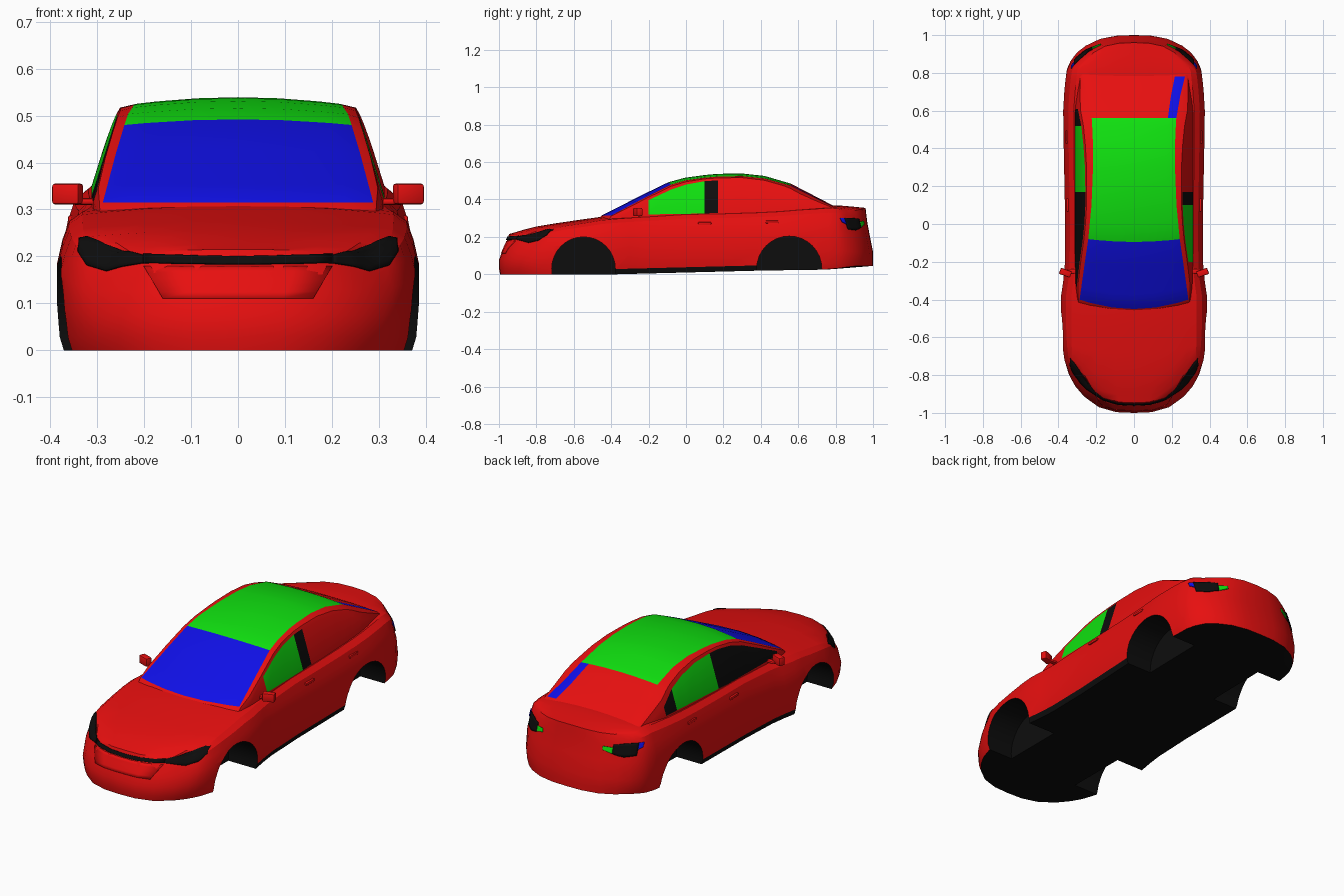
import bpy, bmesh, math
from mathutils import Vector, Matrix
from mathutils.bvhtree import BVHTree

if "Cube" in bpy.data.objects:
    bpy.data.objects.remove(bpy.data.objects["Cube"])


def material(name, rgb):
    m = bpy.data.materials.new(name)
    m.diffuse_color = (*rgb, 1)
    m.use_nodes = True
    m.node_tree.nodes["Principled BSDF"].inputs["Base Color"].default_value = m.diffuse_color
    return m


RED, BLACK, GREEN, BLUE = range(4)
MATS = [material("red paint", (0.82, 0.005, 0.005)), material("black trim", (0.004, 0.004, 0.004)),
        material("green panel", (0.005, 0.75, 0.005)), material("blue glass", (0.005, 0.005, 0.8))]


def at(table, v):
    """Linear lookup in a list of (key, value) pairs."""
    if v <= table[0][0]:
        return table[0][1]
    for (a, p), (b, q) in zip(table, table[1:]):
        if v <= b:
            return p + (q - p) * (v - a) / (b - a)
    return table[-1][1]


def finish(name, bm, angle=30):
    me = bpy.data.meshes.new(name)
    bm.to_mesh(me)
    bm.free()
    for m in MATS:
        me.materials.append(m)
    ob = bpy.data.objects.new(name, me)
    bpy.context.collection.objects.link(ob)
    bpy.ops.object.select_all(action='DESELECT')
    ob.select_set(True)
    bpy.context.view_layer.objects.active = ob
    if angle:
        bpy.ops.object.shade_smooth_by_angle(angle=math.radians(angle))
    return ob


def mirror_x(ob):
    ob.modifiers.new("mirror", 'MIRROR').use_axis[0] = True


# ---- Lower body: bowed cross-sections lofted from nose to tail ----
STATIONS = [-1, -.95, -.9, -.8, -.68, -.55, -.45, -.38, -.3, -.22, 0, .2, .38, .5, .6, .7, .78, .85, .92, .96, 1]
WIDTH = [(-1, .31), (-.95, .33), (-.9, .347), (-.8, .368), (-.68, .38), (-.55, .386), (-.38, .386), (-.25, .367),
         (0, .364), (.4, .372), (.6, .375), (.75, .366), (.85, .355), (.93, .335), (1, .30)]
BOW = [(-1, .14), (-.9, .11), (-.8, .08), (-.68, .04), (-.5, 0), (.7, 0), (.85, -.03), (.92, -.06), (1, -.09)]
TOP = [(-1, .215), (-.9, .237), (-.75, .265), (-.6, .287), (-.45, .308), (-.36, .315), (0, .33), (.3, .335),
       (.5, .345), (.65, .36), (.8, .37), (.9, .363), (1, .355)]
DROP = [(-1, .01), (-.75, .015), (-.55, .02), (-.36, .018), (0, .01), (.5, .01), (.8, .015), (1, .018)]
INSET = [(-1, .045), (-.8, .042), (-.6, .055), (-.36, .055), (0, .05), (.5, .055), (.8, .058), (1, .045)]
FLOOR = [(-1, 0), (-.38, 0), (.4, .02), (.75, .025), (1, .045)]
NOSE_LEAN = [(0, .006), (.03, 0), (.1, 0), (.13, .02), (.185, .045), (.22, .055)]
TAIL_LEAN = [(.04, 0), (.12, 0), (.27, -.03), (.355, -.04)]
COLS = [-1, -.85, -.6, -.3, 0, .3, .6, .85, 1]
LEVELS = 7


def body_point(y, i, t):
    w, inset, floor = at(WIDTH, y), at(INSET, y), at(FLOOR, y)
    edge = at(TOP, y) - at(DROP, y)
    half = [w - .015, w - .006, w, w, w - .012, w - .3 * inset - .01, w - inset][i]
    z = [floor, floor + .028, .36 * edge, .62 * edge, .8 * edge, .93 * edge, edge][i]
    z += at(DROP, y) * (1 - t * t) * i / (LEVELS - 1)
    yy = y + at(BOW, y) * abs(t) ** 3
    yy += at(NOSE_LEAN, z) * max(0, (-.8 - y) / .2) + at(TAIL_LEAN, z) * max(0, (y - .8) / .2)
    return half * t, yy, z


bm = bmesh.new()
cache = {}


def bv(s, i, j):
    if (s, i, j) not in cache:
        cache[s, i, j] = bm.verts.new(body_point(STATIONS[s], i, COLS[j]))
    return cache[s, i, j]


S, C = len(STATIONS) - 1, len(COLS) - 1
for s in range(S):
    for j in range(C):
        for i in (0, LEVELS - 1):
            f = bm.faces.new([bv(s, i, j), bv(s, i, j + 1), bv(s + 1, i, j + 1), bv(s + 1, i, j)])
            f.material_index = BLACK if i == 0 else RED
    for i in range(LEVELS - 1):
        for j in (0, C):
            f = bm.faces.new([bv(s, i, j), bv(s + 1, i, j), bv(s + 1, i + 1, j), bv(s, i + 1, j)])
            f.material_index = BLACK if i == 0 and -.39 < STATIONS[s] < .37 else RED
for s in (0, S):
    for i in range(LEVELS - 1):
        for j in range(C):
            bm.faces.new([bv(s, i, j), bv(s, i, j + 1), bv(s, i + 1, j + 1), bv(s, i + 1, j)])
bmesh.ops.recalc_face_normals(bm, faces=bm.faces[:])
body = finish("body", bm, 0)

# Wheel arches cut from the body with black inner walls
bm = bmesh.new()
for x in (-.36, .36):
    for y, r in ((-.548, .17), (.552, .174)):
        m = Matrix.Translation((x, y, .03)) @ Matrix.Rotation(math.pi / 2, 4, 'Y')
        bmesh.ops.create_cone(bm, cap_ends=True, segments=32, radius1=r, radius2=r, depth=.3, matrix=m)
for f in bm.faces:
    f.material_index = BLACK
cutter = finish("arch_cutter", bm, 0)
cutter.hide_render = True
mod = body.modifiers.new("arches", 'BOOLEAN')
mod.operation, mod.solver, mod.object = 'DIFFERENCE', 'EXACT', cutter
bpy.ops.object.select_all(action='DESELECT')
body.select_set(True)
bpy.context.view_layer.objects.active = body
bpy.ops.object.modifier_apply(modifier="arches")
bpy.data.objects.remove(cutter)
bpy.ops.object.shade_smooth_by_angle(angle=math.radians(25))

# ---- Cabin: pillars, side windows, windscreen, roof and rear window ----
CAB_Y = [-.43, -.40, -.33, -.2, -.08, 0, .1, .17, .3, .42, .52, .56, .61, .68, .78, .82]
SILL_W = [(-.43, .295), (-.33, .308), (-.2, .312), (.6, .312), (.78, .292), (.82, .285)]
SILL_Z = [(-.43, .27), (-.40, .295), (-.33, .318), (.1, .325), (.52, .348), (.61, .352), (.78, .33), (.82, .3)]
WIN_Z = [(-.43, .275), (-.40, .302), (-.33, .335), (-.2, .397), (-.08, .453), (0, .48), (.1, .498), (.2, .504),
         (.3, .502), (.42, .483), (.52, .452), (.61, .395), (.68, .37), (.78, .342), (.82, .315)]
ROOF_W = [(-.43, .292), (-.40, .288), (-.2, .26), (-.08, .242), (.1, .225), (.3, .217), (.45, .217),
          (.56, .224), (.68, .245), (.78, .27), (.82, .275)]
ROOF_Z = [(-.43, .28), (-.40, .315), (-.2, .42), (-.08, .48), (0, .503), (.1, .517), (.2, .525), (.3, .525),
          (.42, .513), (.56, .475), (.78, .365), (.82, .335)]
CROWN = [(-.40, 0), (-.08, .012), (.2, .015), (.42, .013), (.56, .01), (.78, .006)]
GLASS_BOW = [(-.40, .05), (-.08, .015), (.1, 0)]


def cabin_ring(y):
    sw, sz, wz, rw, rz = (at(t, y) for t in (SILL_W, SILL_Z, WIN_Z, ROOF_W, ROOF_Z))
    ww = sw - .055 * (wz - sz) / .175
    side = [(sw, y, sz - .05), (sw, y, sz), (ww, y, wz), (ww * .8 + rw * .2, y, wz * .35 + rz * .65)]
    roof = [(rw * t, y - at(GLASS_BOW, y) * (1 - t * t), rz + at(CROWN, y) * (1 - t * t))
            for t in (1, .8, .4, 0, -.4, -.8, -1)]
    return side + roof + [(-x, b, c) for x, b, c in reversed(side)]


def cabin_colour(k, y):
    if 4 <= k <= 9:                       # screens and roof
        if -.40 < y < -.08:
            return BLUE
        if -.08 < y < .56:
            return GREEN
        return BLUE if k == 4 and .56 < y < .78 else RED
    if k == 1:                            # right side windows
        return GREEN if -.2 < y < .1 else BLACK if .1 < y < .17 else RED
    if k == 12:                           # left side windows
        return GREEN if .17 < y < .52 else BLACK if -.33 < y < .61 else RED
    return RED


bm = bmesh.new()
rings = [[bm.verts.new(p) for p in cabin_ring(y)] for y in CAB_Y]
for s in range(len(rings) - 1):
    a, b = rings[s], rings[s + 1]
    for k in range(len(a) - 1):
        f = bm.faces.new([a[k], b[k], b[k + 1], a[k + 1]])
        f.material_index = cabin_colour(k, (CAB_Y[s] + CAB_Y[s + 1]) / 2)
finish("cabin", bm, 25)

# ---- Lamps and trim: thin plates projected onto the body ----
bm = bmesh.new()
bm.from_mesh(body.data)
TREE = BVHTree.FromBMesh(bm)
bm.free()


def plate(name, low, high, colour, front=True, both=True, lift=.003):
    """Plate between two (x, z) outlines, cast onto the nose or the tail."""
    d = Vector((0, 1 if front else -1, 0))
    bm = bmesh.new()
    n, grid = 5, []
    for u in range((len(low) - 1) * n + 1):
        row = []
        for v in range(n + 1):
            pts = []
            for line in (low, high):
                i = min(u // n, len(line) - 2)
                f = u / n - i
                pts.append(Vector(line[i]).lerp(Vector(line[i + 1]), f))
            p = pts[0].lerp(pts[1], v / n)
            hit, nor, *_ = TREE.ray_cast(Vector((p.x, -2 * d.y, p.y)), d)
            if hit is None or hit.y * d.y > -.6:
                hit, nor, *_ = TREE.find_nearest(Vector((p.x, -.8 * d.y, p.y)))
            row.append(bm.verts.new(hit + nor * lift))
        grid.append(row)
    for a, b in zip(grid, grid[1:]):
        for v in range(n):
            quad = [a[v], b[v], b[v + 1], a[v + 1]]
            f = bm.faces.new(quad if front else quad[::-1])
            f.material_index = colour
    ob = finish(name, bm)
    sol = ob.modifiers.new("thickness", 'SOLIDIFY')
    sol.thickness, sol.offset = .005, 0
    if both:
        mirror_x(ob)


plate("headlights", [(.2, .185), (.245, .178), (.28, .168), (.32, .18), (.338, .21)],
      [(.2, .2), (.245, .212), (.28, .225), (.32, .24), (.336, .236)], BLACK)
plate("grille", [(-.2, .185), (0, .182), (.2, .185)], [(-.2, .203), (0, .199), (.2, .203)], BLACK, both=False)
plate("bumper_panel", [(-.16, .11), (.16, .11)], [(-.2, .178), (.2, .178)], RED, both=False, lift=.001)
plate("taillights", [(.22, .25), (.27, .235), (.315, .24)], [(.22, .295), (.27, .3), (.315, .3)], BLACK, False)
plate("inner_taillights", [(.175, .268), (.22, .25)], [(.175, .285), (.22, .28)], GREEN, False)
plate("outer_taillights", [(.315, .268), (.33, .278)], [(.315, .3), (.33, .3)], BLUE, False)


# ---- Door mirrors and handles ----
def boxes(name, parts, bevel):
    bm = bmesh.new()
    for pos, size, turn in parts:
        m = Matrix.Translation(pos) @ Matrix.Rotation(turn, 4, 'Z') @ Matrix.Diagonal((*size, 1))
        bmesh.ops.create_cube(bm, size=1, matrix=m)
    bmesh.ops.bevel(bm, geom=bm.edges[:], offset=bevel, segments=2, affect='EDGES', profile=.5)
    mirror_x(finish(name, bm, 40))


boxes("door_mirrors", [((.363, -.258, .333), (.062, .034, .044), .35),
                       ((.328, -.25, .317), (.05, .025, .014), 0)], .006)
boxes("door_handles", [((.35, .1, .272), (.016, .07, .014), 0), ((.354, .46, .28), (.016, .07, .014), 0)], .004)
